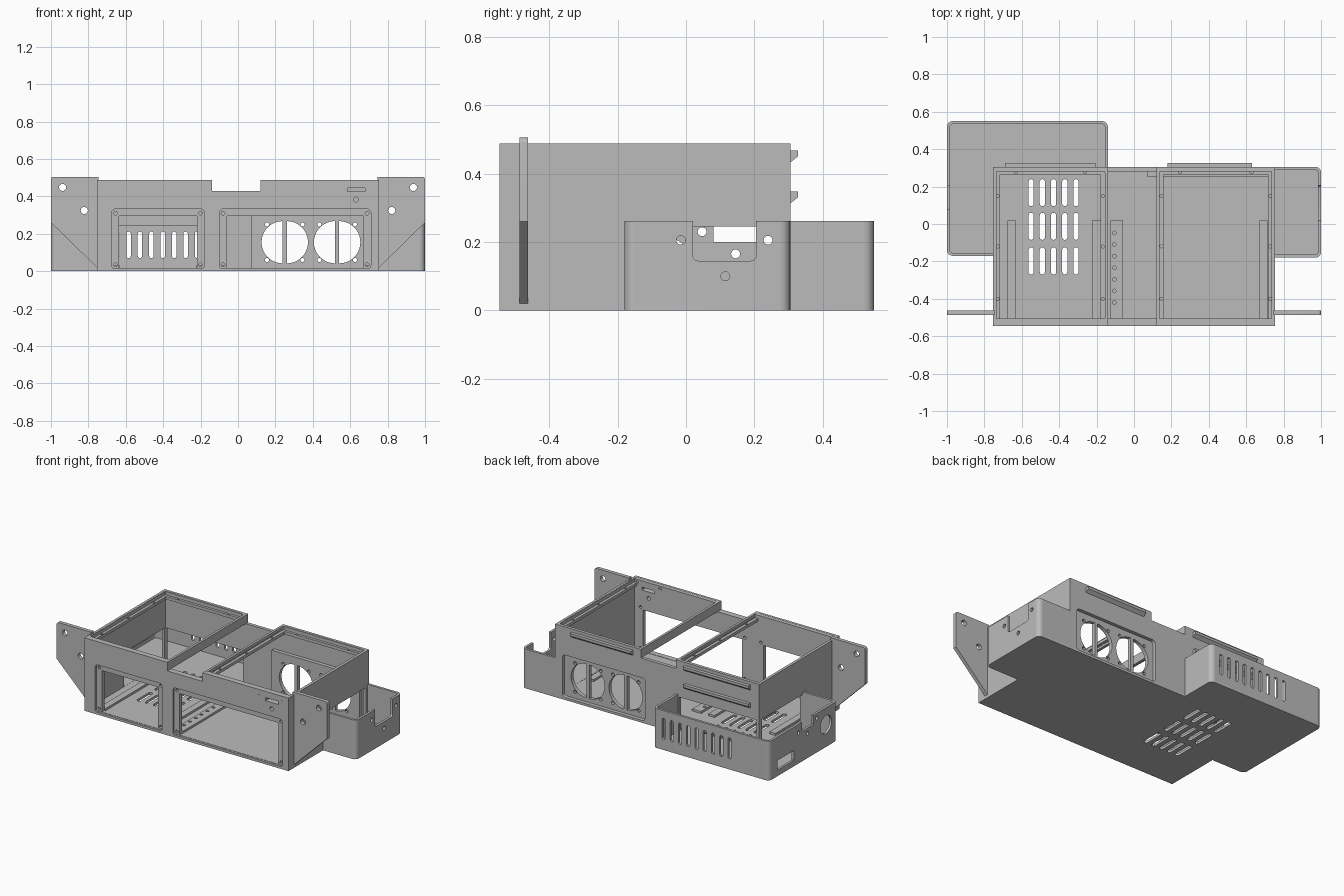
import bpy, bmesh
from math import sin, cos, pi, radians
from mathutils import Matrix

cube = bpy.data.objects.get("Cube")
if cube:
    bpy.data.objects.remove(cube)

grey = bpy.data.materials.new("plain_grey")
grey.use_nodes = True
grey.diffuse_color = (0.5, 0.5, 0.5, 1)
grey.node_tree.nodes["Principled BSDF"].inputs["Base Color"].default_value = (0.5, 0.5, 0.5, 1)


# Flat outlines
def arc(x, y, r, a0, a1, n=6):
    steps = [radians(a0 + (a1 - a0) * i / n) for i in range(n + 1)]
    return [(x + r * cos(a), y + r * sin(a)) for a in steps]


def rect(x0, y0, x1, y1, r=0):
    if not r:
        return [(x0, y0), (x1, y0), (x1, y1), (x0, y1)]
    return (arc(x0 + r, y0 + r, r, 180, 270) + arc(x1 - r, y0 + r, r, 270, 360)
            + arc(x1 - r, y1 - r, r, 0, 90) + arc(x0 + r, y1 - r, r, 90, 180))


def circle(x, y, r, n=20):
    return arc(x, y, r, 0, 360, n)[:-1]


def slot(x, y0, y1, w=0.024):
    r = w / 2
    return arc(x, y0 + r, r, 180, 360) + arc(x, y1 - r, r, 0, 180)


# Plate with holes, standing across the given axis from a to b
AXES = {"x": Matrix(((0, 0, 1), (1, 0, 0), (0, 1, 0))),
        "y": Matrix(((1, 0, 0), (0, 0, -1), (0, 1, 0))),
        "z": Matrix.Identity(3)}


def plate(name, axis, a, b, outline, holes=()):
    curve = bpy.data.curves.new(name, "CURVE")
    curve.dimensions = "2D"
    curve.fill_mode = "BOTH"
    curve.extrude = abs(b - a) / 2
    for loop in [outline, *holes]:
        spline = curve.splines.new("POLY")
        spline.points.add(len(loop) - 1)
        for p, (u, v) in zip(spline.points, loop):
            p.co = (u, v, 0, 1)
        spline.use_cyclic_u = True
    temp = bpy.data.objects.new(name + "_outline", curve)
    bpy.context.collection.objects.link(temp)
    bpy.context.view_layer.update()
    mesh = bpy.data.meshes.new_from_object(temp.evaluated_get(bpy.context.evaluated_depsgraph_get()))
    bpy.data.objects.remove(temp)
    mid = (a + b) / 2
    shift = {"x": (mid, 0, 0), "y": (0, mid, 0), "z": (0, 0, mid)}[axis]
    mesh.transform(Matrix.Translation(shift) @ AXES[axis].to_4x4())
    bm = bmesh.new()
    bm.from_mesh(mesh)
    bmesh.ops.remove_doubles(bm, verts=bm.verts, dist=0.0001)
    bmesh.ops.recalc_face_normals(bm, faces=bm.faces)
    bm.to_mesh(mesh)
    bm.free()
    mesh.materials.clear()
    mesh.materials.append(grey)
    obj = bpy.data.objects.new(name, mesh)
    bpy.context.collection.objects.link(obj)
    bpy.context.view_layer.objects.active = obj
    obj.select_set(True)
    bpy.ops.object.shade_smooth_by_angle(angle=radians(30))
    obj.select_set(False)
    return obj


W, F, B, TOP = 0.755, -0.545, 0.305, 0.487     # half width, front, back, height
NL, NR, NZ = -0.14, 0.12, 0.43                 # centre gap
LOW, T, R = 0.262, 0.016, 0.03                 # side box height, wall, corner radius

# Floor with vent slots
floor = ([(-W, F), (W, F), (W, -0.18)] + arc(1 - R, -0.18 + R, R, 270, 360)
         + arc(1 - R, B - R, R, 0, 90) + [(NL, B)] + arc(NL - R, 0.55 - R, R, 0, 90)
         + arc(-1 + R, 0.55 - R, R, 90, 180) + arc(-1 + R, -0.17 + R, R, 180, 270) + [(-W, -0.17)])
vents = [slot(-0.55 + 0.06 * i, y, y + 0.145, 0.028) for i in range(5) for y in (-0.27, -0.085, 0.095)]
plate("floor", "z", 0, T, floor, vents)

# Front wall: outer skin with recesses, inner skin with the openings
wall = [(-W, 0), (W, 0), (W, TOP), (NR, TOP), (NR, NZ), (NL, NZ), (NL, TOP), (-W, TOP)]
bays = [(-0.675, -0.18), (-0.10, 0.71)]
switch_holes = [circle(0.545, 0.463, 0.013), circle(0.715, 0.463, 0.013), circle(0.63, 0.383, 0.013)]
plate("front_skin", "y", F, F + 0.014, wall,
      [rect(a, 0.012, b, 0.332, 0.02) for a, b in bays]
      + [rect(0.585, 0.425, 0.68, 0.48)] + switch_holes)
openings = [rect(a + 0.04, 0.018, b - 0.04, 0.295) for a, b in bays]
screws = [circle(x, z, 0.01, 12) for a, b in bays for x in (a + 0.02, b - 0.02) for z in (0.035, 0.31)]
plate("front_wall", "y", F + 0.014, -0.505, wall,
      openings + screws + [rect(0.585, 0.425, 0.68, 0.455)] + switch_holes)

# Back wall, recessed fan panel
plate("back_wall", "y", 0.282, B, wall,
      [rect(0.09, 0.016, 0.70, 0.30, 0.02), rect(-0.735, 0.016, -0.16, 0.245)])
fan_holes = []
for x in (0.25, 0.53):
    fan_holes += [arc(x + 0.011, 0.155, 0.113, -90, 90, 20), arc(x - 0.011, 0.155, 0.113, 90, 270, 20)]
    fan_holes += [circle(x + i * 0.095, 0.155 + j * 0.095, 0.011, 12) for i in (-1, 1) for j in (-1, 1)]
plate("fan_panel", "y", 0.255, 0.28, rect(0.07, 0.005, 0.72, 0.32), fan_holes)

# Main side walls with passages into the side boxes
for name, s in (("left", 1), ("right", -1)):
    plate(name + "_main_wall", "x", s * W, s * (W - 0.02), rect(F + 0.005, 0, B - 0.005, TOP),
          [rect(-0.155, 0.017, 0.275, 0.245)])

# Top frames: rim, screw ledge, inner beam beside the centre gap
frames = {"right": (-W, NL), "left": (NR, W)}
for name, (a, b) in frames.items():
    plate(name + "_rim", "z", 0.465, TOP + 0.001, rect(a, F, b, B),
          [rect(a + 0.016, F + 0.016, b - 0.016, B - 0.016, 0.02)])
    holes = [circle(x, y, 0.008, 12) for x in (a + 0.027, b - 0.027) for y in (0.15, -0.12, -0.40)]
    holes += [circle(a + (b - a) * k, y, 0.008, 12) for k in (0.2, 0.8) for y in (F + 0.027, B - 0.027)]
    plate(name + "_ledge", "z", 0.445, 0.465, rect(a + 0.002, F + 0.002, b - 0.002, B - 0.002),
          [rect(a + 0.038, F + 0.04, b - 0.038, B - 0.04)] + holes)
    edge, d = (b, -0.018) if name == "right" else (a, 0.018)
    plate(name + "_centre_beam", "x", edge, edge + d, rect(F + 0.01, NZ, B - 0.01, 0.47))

# Low guide strips behind the front openings
peg_holes = [circle(-0.105, -0.42 + 0.062 * i, 0.01, 12) for i in range(7)]
for i, (a, b) in enumerate(((-0.675, -0.63), (-0.225, -0.18), (-0.125, -0.06), (0.67, 0.715))):
    plate(f"guide_strip_{i + 1}", "z", T - 0.001, 0.03, rect(a, -0.505, b, 0.02),
          peg_holes if i == 2 else [])


# Rounded corner post for the side boxes
def corner(name, x, y, a):
    plate(name, "z", 0.002, LOW, arc(x, y, R, a, a + 90) + arc(x, y, R - T, a + 90, a))


# Left side box
notch = [(-0.18 + R, 0), (B - R, 0), (B - R, LOW), (0.205, LOW)]
notch += arc(0.19, 0.16, 0.015, 0, -90) + arc(0.035, 0.16, 0.015, 270, 180) + [(0.02, LOW), (-0.18 + R, LOW)]
plate("left_box_side", "x", 1 - T, 1, notch,
      [circle(-0.015, 0.205, 0.013), circle(0.24, 0.205, 0.013), circle(0.115, 0.1, 0.013)])
plate("left_box_front", "y", -0.18, -0.18 + T, rect(W - 0.01, 0, 1 - R, LOW))
plate("left_box_back", "y", B - T, B, rect(W - 0.01, 0, 1 - R, LOW))
corner("left_box_front_corner", 1 - R, -0.18 + R, 270)
corner("left_box_back_corner", 1 - R, B - R, 0)

# Right rear box
side = [(-0.17 + R, 0), (0.55 - R, 0), (0.55 - R, LOW), (0.205, LOW), (0.205, 0.2),
        (0.08, 0.2), (0.08, LOW), (-0.17 + R, LOW)]
plate("rear_box_side", "x", -1, -1 + T, side,
      [circle(-0.05, 0.15, 0.06, 32), rect(0.29, 0.04, 0.46, 0.105),
       circle(0.047, 0.23, 0.013), circle(0.145, 0.165, 0.013), circle(0.24, 0.205, 0.013)])
plate("rear_box_back", "y", 0.55 - T, 0.55, rect(-1 + R, 0, NL - R, LOW),
      [slot(-0.707 + 0.061 * i, 0.07, 0.212) for i in range(9)])
plate("rear_box_front", "y", -0.17, -0.17 + T, rect(-1 + R, 0, -W + 0.01, LOW))
plate("rear_box_inner_side", "x", NL - T, NL, rect(B - 0.01, 0, 0.55 - R, LOW))
corner("rear_box_front_corner", -1 + R, -0.17 + R, 180)
corner("rear_box_outer_corner", -1 + R, 0.55 - R, 90)
corner("rear_box_inner_corner", NL - R, 0.55 - R, 0)

# Hanging rails on the back
for name, a, b, z in (("left_rail", 0.18, 0.63, 0.43), ("right_upper_rail", -0.69, -0.205, 0.43),
                      ("right_lower_rail", -0.69, -0.205, 0.31)):
    plate(name, "x", a, b, [(B - 0.003, z), (B + 0.022, z + 0.02), (B + 0.022, z + 0.037), (B - 0.003, z + 0.037)])

# Mounting ears
for name, s in (("left", 1), ("right", -1)):
    ear = [(W - 0.01, 0.02), (W, 0.02), (1, 0.26)] + arc(0.985, 0.49, 0.015, 0, 90) + [(W - 0.01, 0.505)]
    holes = [circle(0.938, 0.448, 0.019), circle(0.822, 0.325, 0.019)]
    plate(name + "_ear", "y", -0.487, -0.462, [(s * x, z) for x, z in ear],
          [[(s * x, z) for x, z in h] for h in holes])
